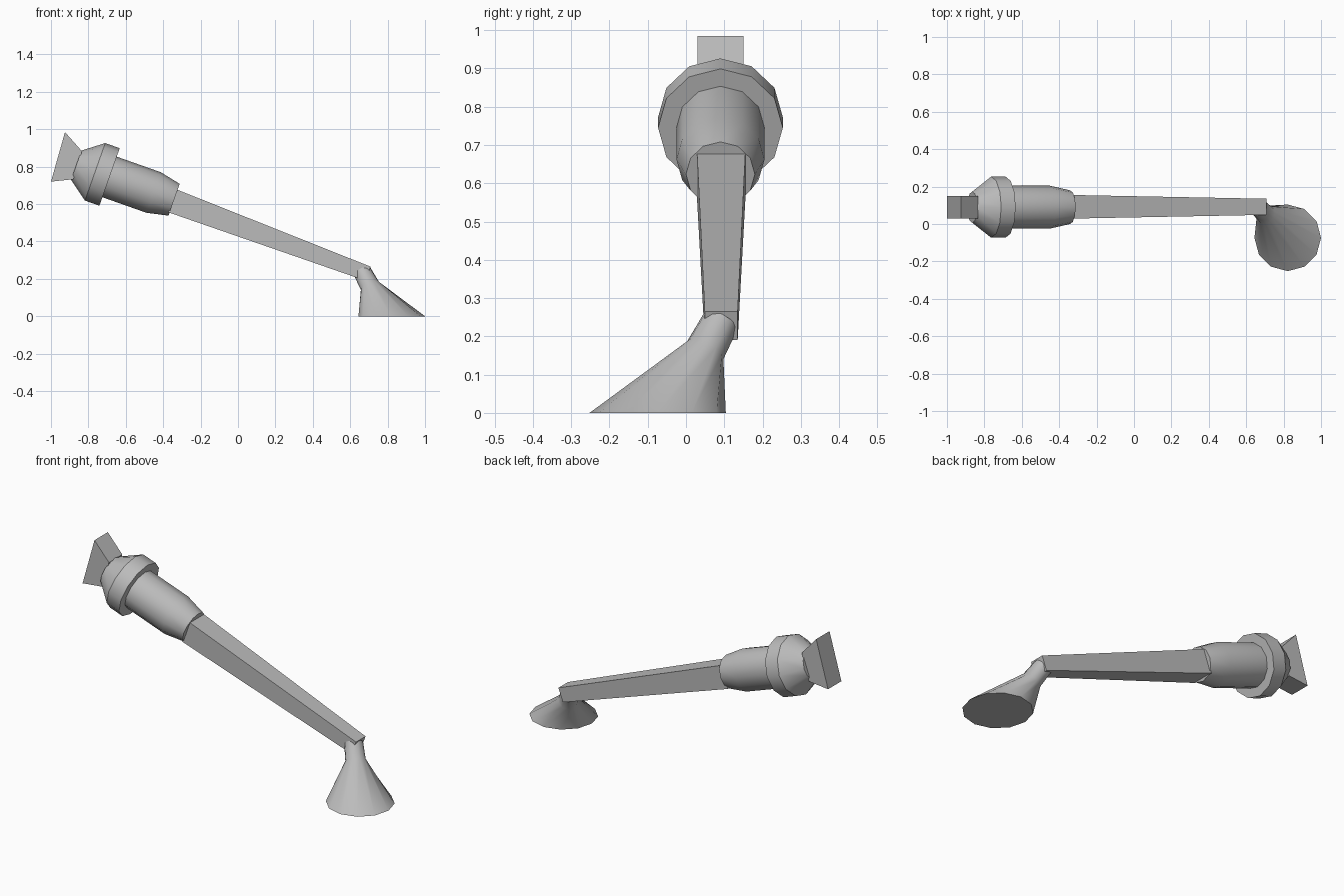
import bpy, bmesh, math
from mathutils import Vector

cube = bpy.data.objects.get("Cube")
if cube:
    bpy.data.objects.remove(cube, do_unlink=True)

# Single grey material
GREY = (0.5, 0.5, 0.5, 1)
grey = bpy.data.materials.new("plain grey")
grey.use_nodes = True
grey.diffuse_color = GREY
grey.node_tree.nodes["Principled BSDF"].inputs["Base Color"].default_value = GREY

MID_Y = 0.09


def ring(centre, normal, radius, sides=12):
    """Circle of points around centre, facing along normal."""
    turn = Vector((0, 0, 1)).rotation_difference(Vector(normal))
    steps = [2 * math.pi * i / sides for i in range(sides)]
    return [Vector(centre) + turn @ Vector((radius * math.cos(a), radius * math.sin(a), 0))
            for a in steps]


def rectangle(centre, direction, half_height, half_width):
    """Four points square to a direction lying in the xz plane."""
    up = Vector((-direction.z, 0, direction.x)) * half_height
    side = Vector((0, half_width, 0))
    c = Vector(centre)
    return [c + up + side, c + up - side, c - up - side, c - up + side]


def loft(name, sections, smooth=True):
    """Closed skin through matching sections with capped ends."""
    bm = bmesh.new()
    loops = [[bm.verts.new(p) for p in section] for section in sections]
    n = len(loops[0])
    for a, b in zip(loops, loops[1:]):
        for i in range(n):
            j = (i + 1) % n
            bm.faces.new((a[i], a[j], b[j], b[i]))
    bm.faces.new(loops[0])
    bm.faces.new(loops[-1])
    bmesh.ops.recalc_face_normals(bm, faces=bm.faces[:])
    mesh = bpy.data.meshes.new(name)
    bm.to_mesh(mesh)
    bm.free()
    mesh.materials.append(grey)
    obj = bpy.data.objects.new(name, mesh)
    bpy.context.collection.objects.link(obj)
    if smooth:
        bpy.ops.object.select_all(action='DESELECT')
        obj.select_set(True)
        bpy.context.view_layer.objects.active = obj
        bpy.ops.object.shade_smooth_by_angle(angle=math.radians(35))
    return obj


# Collar and sleeve, turned around one sloping axis
origin = Vector((-0.865, MID_Y, 0.808))
axis = Vector((0.943, 0, -0.333)).normalized()


def turned(name, profile):
    return loft(name, [ring(origin + axis * s, axis, r) for s, r in profile])


turned("collar", [(0, 0.083), (0.107, 0.163), (0.189, 0.163)])
turned("sleeve", [(0.15, 0.115), (0.439, 0.115), (0.555, 0.09)])

# Flared end block
profile = [(-0.925, 0.985), (-1.0, 0.72), (-0.88, 0.733), (-0.834, 0.882)]
loft("end_block", [[Vector((x, MID_Y + y, z)) for x, z in profile]
                   for y in (-0.06, 0.06)], smooth=False)

# Long tapering arm
start, end = Vector((-0.35, 0.092, 0.617)), Vector((0.695, 0.092, 0.228))
along = (end - start).normalized()
loft("arm", [rectangle(start, along, 0.065, 0.063),
             rectangle(end, along, 0.04, 0.043)], smooth=False)

# Slanted neck flaring into the round foot
tilt = (-0.4, 0.42, 0.8)
loft("foot", [ring((0.822, -0.074, 0), (0, 0, 1), 0.178),
              ring((0.705, 0.05, 0.163), tilt, 0.053),
              ring((0.665, 0.09, 0.238), tilt, 0.049)])
